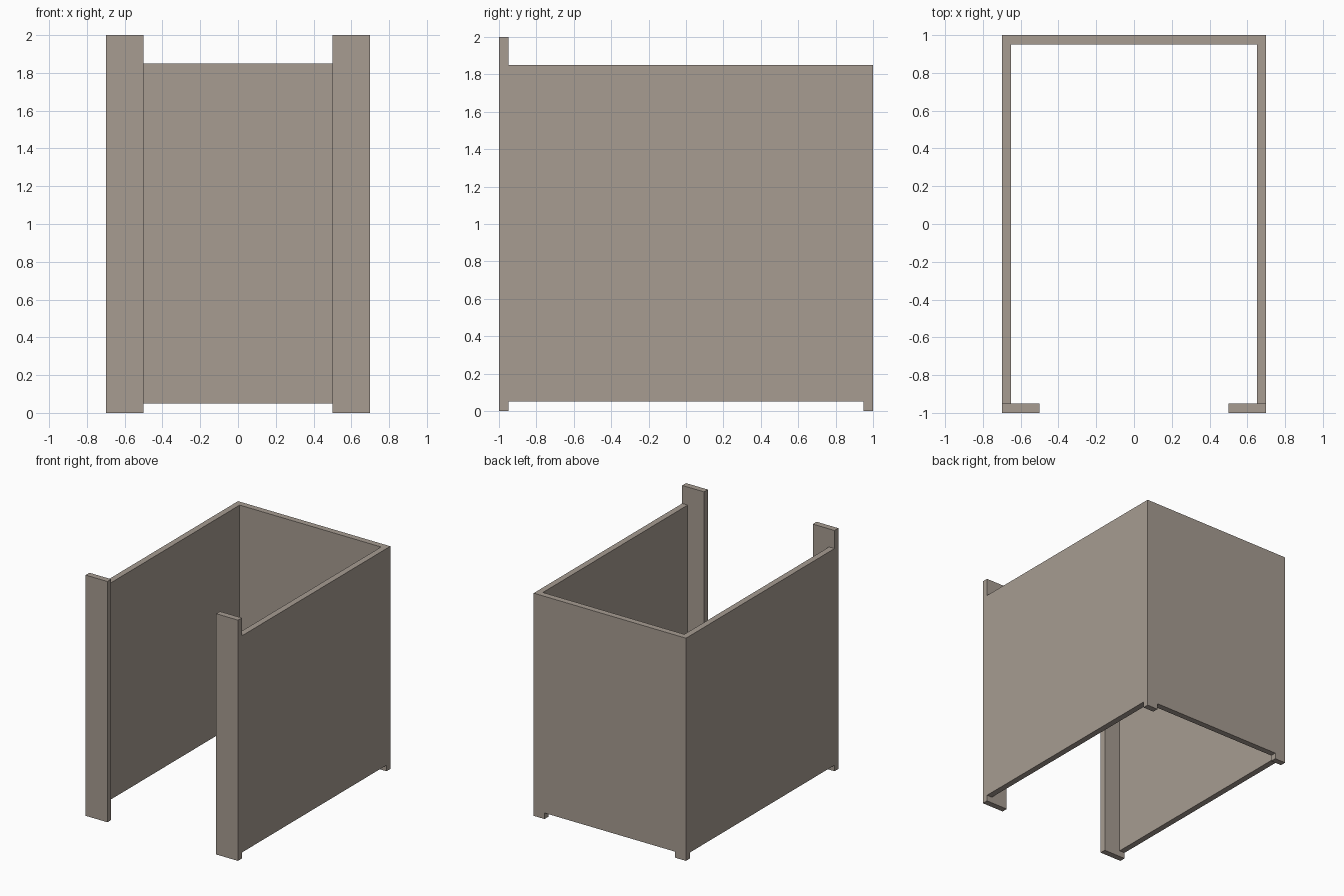
import bpy
import bmesh

if "Cube" in bpy.data.objects:
    bpy.data.objects.remove(bpy.data.objects["Cube"])

wood = bpy.data.materials.new("weathered grey brown")
wood.diffuse_color = (0.385, 0.332, 0.286, 1.0)
wood.use_nodes = True
wood.node_tree.nodes["Principled BSDF"].inputs["Base Color"].default_value = wood.diffuse_color


def box(name, x, y, z):
    """Box spanning the (min, max) pairs x, y and z."""
    bm = bmesh.new()
    bmesh.ops.create_cube(bm, size=1.0)
    for v in bm.verts:
        v.co = [lo + (c + 0.5) * (hi - lo) for c, (lo, hi) in zip(v.co, (x, y, z))]
    mesh = bpy.data.meshes.new(name)
    bm.to_mesh(mesh)
    bm.free()
    mesh.materials.append(wood)
    obj = bpy.data.objects.new(name, mesh)
    bpy.context.collection.objects.link(obj)
    return obj


BOTTOM, TOP = 0.05, 1.85      # wall panel heights
HALF_W, T = 0.70, 0.05        # half width of the stall, board thickness

for side, s in (("left", -1), ("right", 1)):
    def span(a, b):
        return tuple(sorted((s * a, s * b)))

    # tall wide board framing the open front
    box(f"{side}_front_post", span(0.5, HALF_W), (-1.0, -1.0 + T), (0.0, 2.0))
    # side wall raised off the ground
    box(f"{side}_wall", span(HALF_W - T, HALF_W), (-1.0 + T, 1.0 - T), (BOTTOM, TOP))
    # narrow back corner post, reaching the ground as a foot
    box(f"{side}_back_post", span(0.6, HALF_W), (1.0 - T, 1.0), (0.0, TOP))

# back wall between the corner posts
box("back_wall", (-0.6, 0.6), (1.0 - T, 1.0), (BOTTOM, TOP))
